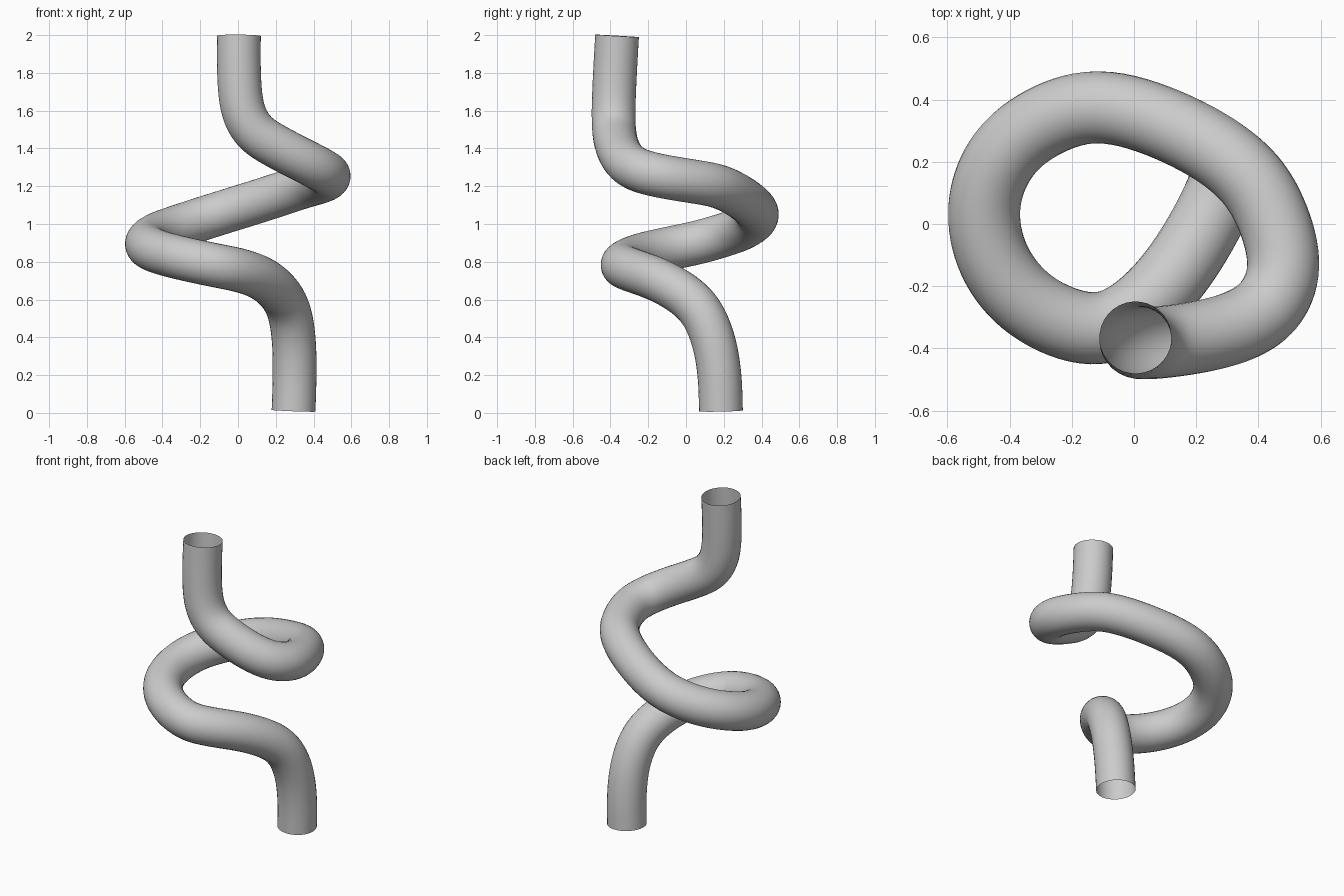
import bpy
from mathutils import Vector

if "Cube" in bpy.data.objects:
    bpy.data.objects.remove(bpy.data.objects["Cube"])

RADIUS = 0.116

# Centre line of the pipe, from the floor upwards
PATH = [Vector(p) for p in (
    (0.294, 0.185, 0.011), (0.300, 0.178, 0.20), (0.295, 0.142, 0.40),
    (0.260, 0.055, 0.575), (0.150, -0.135, 0.700), (0.010, -0.285, 0.755),
    (-0.130, -0.343, 0.783), (-0.335, -0.265, 0.828), (-0.455, -0.115, 0.865),
    (-0.485, 0.055, 0.900), (-0.435, 0.205, 0.943), (-0.320, 0.315, 0.985),
    (-0.120, 0.384, 1.050), (0.145, 0.305, 1.132), (0.350, 0.175, 1.200),
    (0.440, 0.040, 1.225), (0.485, -0.140, 1.255), (0.435, -0.265, 1.290),
    (0.335, -0.330, 1.342), (0.200, -0.365, 1.412), (0.090, -0.380, 1.485),
    (0.025, -0.384, 1.60), (0.005, -0.376, 1.80), (0.005, -0.365, 1.996))]


def smooth_path(points, steps=8):
    """Centripetal Catmull-Rom curve through the points, then lightly relaxed."""
    pts = [points[0] * 2 - points[1], *points, points[-1] * 2 - points[-2]]
    out = []
    for p0, p1, p2, p3 in zip(pts, pts[1:], pts[2:], pts[3:]):
        t0 = 0.0
        t1 = t0 + (p1 - p0).length ** 0.5
        t2 = t1 + (p2 - p1).length ** 0.5
        t3 = t2 + (p3 - p2).length ** 0.5
        for i in range(steps):
            t = t1 + (t2 - t1) * i / steps
            a1 = p0.lerp(p1, (t - t0) / (t1 - t0))
            a2 = p1.lerp(p2, (t - t1) / (t2 - t1))
            a3 = p2.lerp(p3, (t - t2) / (t3 - t2))
            b1 = a1.lerp(a2, (t - t0) / (t2 - t0))
            b2 = a2.lerp(a3, (t - t1) / (t3 - t1))
            out.append(b1.lerp(b2, (t - t1) / (t2 - t1)))
    out.append(points[-1])
    for _ in range(12):
        out = [out[0]] + [(a + b * 2 + c) / 4 for a, b, c in
                          zip(out, out[1:], out[2:])] + [out[-1]]
    return out


# Open-ended pipe swept along the path
curve = bpy.data.curves.new("pipe", "CURVE")
curve.dimensions = "3D"
curve.bevel_depth = RADIUS
curve.bevel_resolution = 14
curve.use_fill_caps = False
path = smooth_path(PATH)
spline = curve.splines.new("POLY")
spline.points.add(len(path) - 1)
for point, co in zip(spline.points, path):
    point.co = (*co, 1)
spline.use_smooth = True

grey = bpy.data.materials.new("grey")
grey.diffuse_color = (0.6, 0.6, 0.6, 1)
grey.use_nodes = True
grey.node_tree.nodes["Principled BSDF"].inputs["Base Color"].default_value = grey.diffuse_color
curve.materials.append(grey)

pipe = bpy.data.objects.new("pipe", curve)
bpy.context.collection.objects.link(pipe)
bpy.context.view_layer.objects.active = pipe
pipe.select_set(True)
bpy.ops.object.convert(target="MESH")
bpy.ops.object.shade_smooth()
